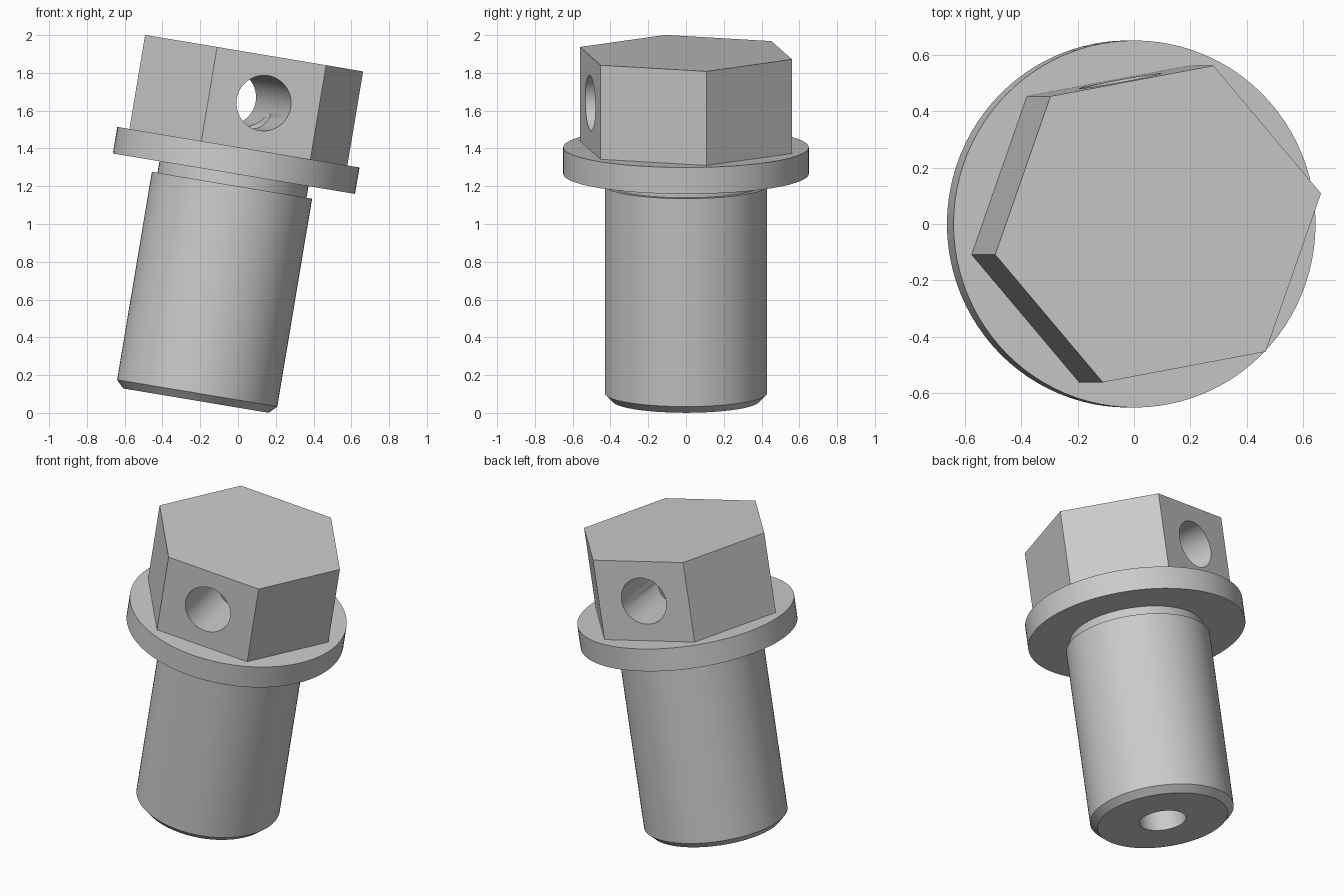
import bpy, bmesh
from math import radians, sin, cos, pi
from mathutils import Matrix

if "Cube" in bpy.data.objects:
    bpy.data.objects.remove(bpy.data.objects["Cube"])

# the whole bolt leans sideways; everything is built upright, then placed
PLACE = Matrix.Translation((-0.2225, 0, 0.065)) @ Matrix.Rotation(radians(9.5), 4, 'Y')
HEX_TURN = radians(10.5)
FLANGE_TOP, HEAD_TOP = 1.36, 1.865
HEAD_MID = (FLANGE_TOP + HEAD_TOP) / 2


def lathe(name, profile, sides, turn=0.0, local=Matrix()):
    """Closed solid of stacked rings from (radius, height) pairs."""
    bm = bmesh.new()
    rings = [[bm.verts.new((r * cos(turn + 2 * pi * i / sides),
                            r * sin(turn + 2 * pi * i / sides), z))
              for i in range(sides)] for r, z in profile]
    for a, b in zip(rings, rings[1:]):
        for i in range(sides):
            j = (i + 1) % sides
            bm.faces.new((a[i], a[j], b[j], b[i]))
    bm.faces.new(rings[0][::-1])
    bm.faces.new(rings[-1])
    mesh = bpy.data.meshes.new(name)
    bm.to_mesh(mesh)
    bm.free()
    ob = bpy.data.objects.new(name, mesh)
    ob.matrix_world = PLACE @ local
    bpy.context.collection.objects.link(ob)
    return ob


# shank with chamfered tip, neck groove and flange
bolt = lathe("bolt_body", [(0.39, 0), (0.43, 0.04), (0.43, 1.156), (0.40, 1.156),
                           (0.40, 1.218), (0.65, 1.218), (0.65, FLANGE_TOP)], 96)

# hexagonal head, sunk slightly into the flange for a clean join
head = lathe("hex_head", [(0.595, FLANGE_TOP - 0.05), (0.595, HEAD_TOP)], 6, HEX_TURN)

# axial bore from the tip up to the cross hole
bore = lathe("axial_bore_cutter", [(0.14, -0.2), (0.14, HEAD_MID)], 48)

# cross hole through two opposite flats of the head
across = (Matrix.Translation((0, 0, HEAD_MID)) @ Matrix.Rotation(HEX_TURN, 4, 'Z')
          @ Matrix.Rotation(radians(90), 4, 'X'))
cross = lathe("cross_hole_cutter", [(0.147, -1), (0.147, 1)], 48, 0.0, across)

# join the head, then drill
for tool, op in ((head, 'UNION'), (cross, 'DIFFERENCE'), (bore, 'DIFFERENCE')):
    mod = bolt.modifiers.new(tool.name, 'BOOLEAN')
    mod.object, mod.operation, mod.solver = tool, op, 'EXACT'

bpy.context.view_layer.objects.active = bolt
bolt.select_set(True)
for mod in list(bolt.modifiers):
    bpy.ops.object.modifier_apply(modifier=mod.name)
for tool in (head, cross, bore):
    bpy.data.objects.remove(tool)
bpy.ops.object.shade_smooth_by_angle(angle=radians(30))
